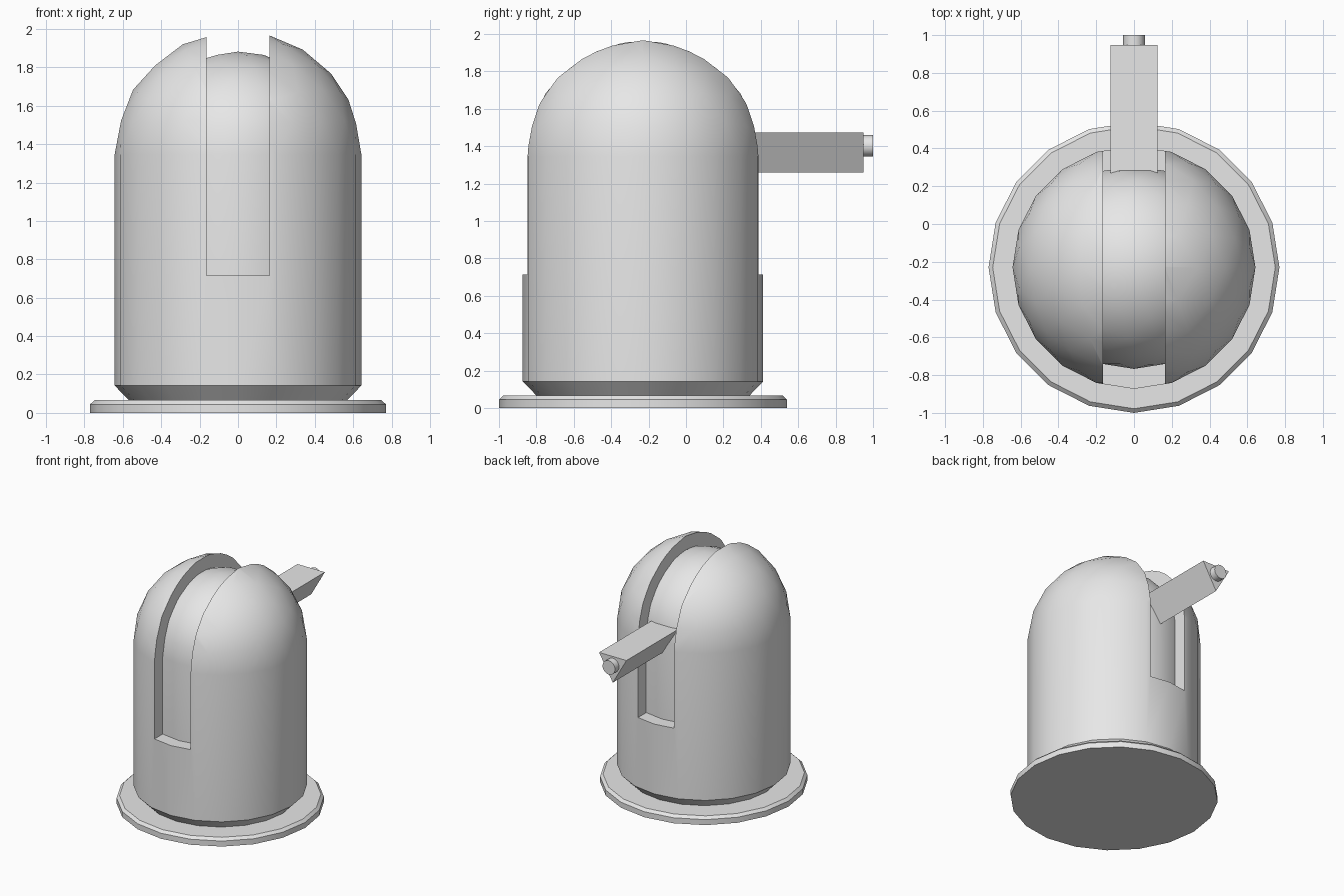
import bpy, bmesh, math
from mathutils import Vector

cube = bpy.data.objects.get("Cube")
if cube:
    bpy.data.objects.remove(cube, do_unlink=True)

CY = -0.23       # y of the tower axis
SEGMENTS = 20

grey = bpy.data.materials.new("light grey")
grey.diffuse_color = (0.8, 0.8, 0.8, 1)
grey.use_nodes = True
grey.node_tree.nodes["Principled BSDF"].inputs["Base Color"].default_value = (0.8, 0.8, 0.8, 1)


def finish(name, bm):
    bmesh.ops.recalc_face_normals(bm, faces=bm.faces)
    mesh = bpy.data.meshes.new(name)
    bm.to_mesh(mesh)
    bm.free()
    mesh.materials.append(grey)
    obj = bpy.data.objects.new(name, mesh)
    bpy.context.collection.objects.link(obj)
    return obj


def smooth(obj):
    bpy.ops.object.select_all(action='DESELECT')
    obj.select_set(True)
    bpy.context.view_layer.objects.active = obj
    bpy.ops.object.shade_smooth_by_angle(angle=math.radians(30))


def stack(name, sides, rings, phase=0.0, along_y=False):
    """Closed solid through (radius, height) rings, about z or along y."""
    bm = bmesh.new()
    loops = []
    for r, h in rings:
        loop = []
        for i in range(sides):
            a = phase + math.tau * i / sides
            u, v = r * math.cos(a), r * math.sin(a)
            loop.append(bm.verts.new((u, h, v) if along_y else (u, v, h)))
        loops.append(loop)
    for low, high in zip(loops, loops[1:]):
        for i in range(sides):
            j = (i + 1) % sides
            bm.faces.new((low[i], low[j], high[j], high[i]))
    bm.faces.new(loops[0])
    bm.faces.new(loops[-1])
    return finish(name, bm)


def domed_tower(name, radius, spring_z, rings):
    """Half icosphere whose rim is extruded down through (radius, z) rings."""
    bm = bmesh.new()
    bmesh.ops.create_icosphere(bm, subdivisions=3, radius=radius)
    bmesh.ops.delete(bm, geom=[v for v in bm.verts if v.co.z < -1e-4], context='VERTS')
    bmesh.ops.translate(bm, verts=bm.verts, vec=(0, 0, spring_z))
    edges = [e for e in bm.edges if e.is_boundary]
    for r, z in rings:
        new = bmesh.ops.extrude_edge_only(bm, edges=edges)["geom"]
        edges = [g for g in new if isinstance(g, bmesh.types.BMEdge) and g.is_boundary]
        for v in {v for e in edges for v in e.verts}:
            flat = Vector((v.co.x, v.co.y, 0)).normalized() * r
            v.co = (flat.x, flat.y, z)
    bmesh.ops.holes_fill(bm, edges=edges, sides=0)
    obj = finish(name, bm)
    obj.location.y = CY
    return obj


# Base plate with a bevelled rim
base = stack("base_plate", SEGMENTS, [(0.77, 0), (0.77, 0.045), (0.748, 0.066)])
base.location.y = CY
smooth(base)

# Outer shell with a slot running over the dome
shell = domed_tower("outer_shell", 0.643, 1.345, [(0.643, 0.143), (0.567, 0.064)])
bm = bmesh.new()
bmesh.ops.create_cube(bm, size=1)
for v in bm.verts:
    v.co = (v.co.x * 0.328, v.co.y * 2 + CY, 0.715 if v.co.z < 0 else 2.3)
cutter = finish("slot_cutter", bm)
cutter.hide_render = True
mod = shell.modifiers.new("slot", 'BOOLEAN')
mod.operation = 'DIFFERENCE'
mod.solver = 'EXACT'
mod.object = cutter
bpy.context.view_layer.objects.active = shell
bpy.ops.object.modifier_apply(modifier=mod.name)
bpy.data.objects.remove(cutter, do_unlink=True)
smooth(shell)

# Inner dome seen through the slot
smooth(domed_tower("inner_dome", 0.537, 1.345, [(0.537, 0.6)]))

# Triangular barrel, point down, with a round tip at the back
barrel = stack("barrel", 3, [(0.143, 0.1), (0.143, 0.948)], -math.pi / 2, True)
tip = stack("barrel_tip", 16, [(0.057, 0.9), (0.057, 1.0)], 0, True)
barrel.location.z = tip.location.z = 1.402
smooth(tip)
